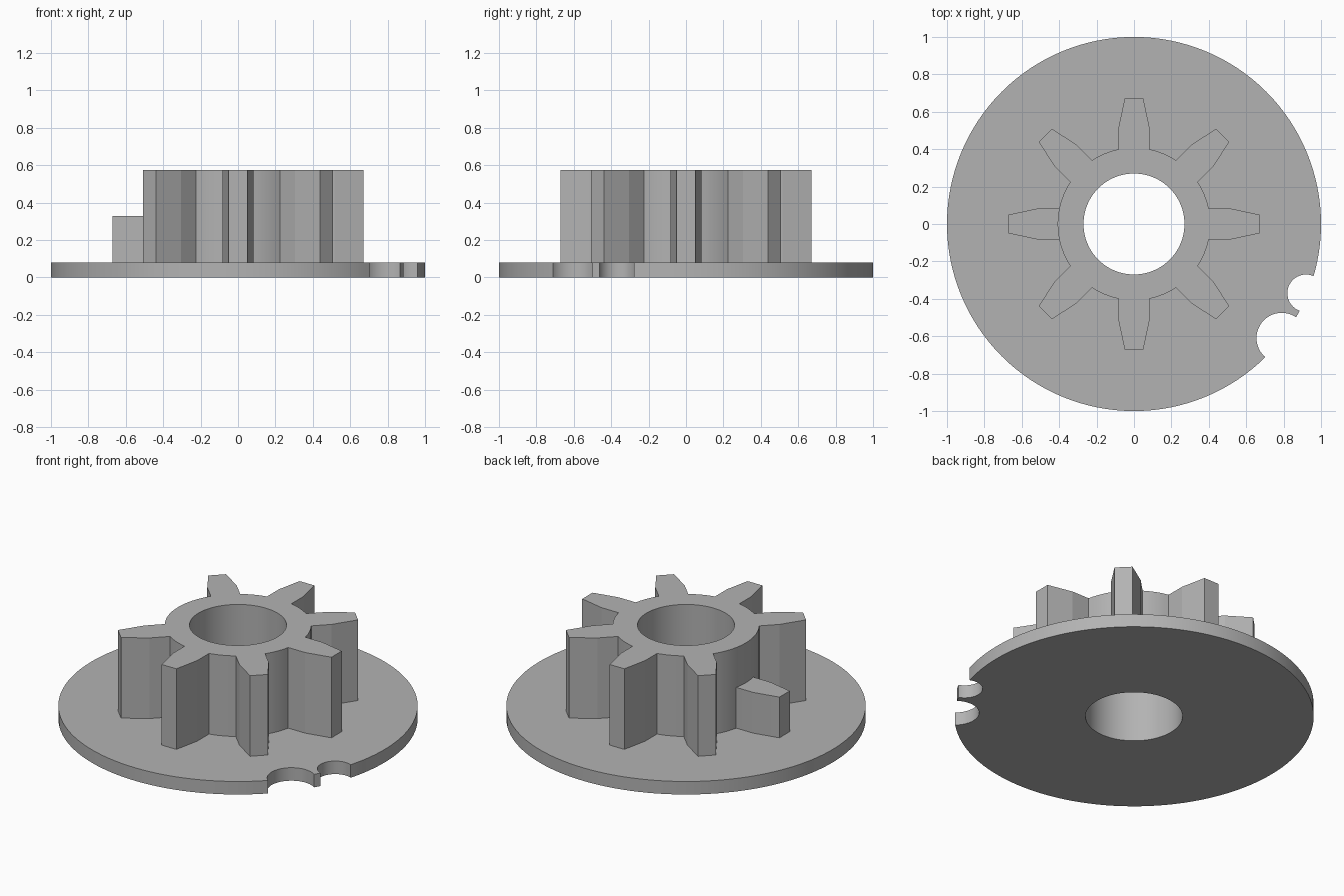
import bpy
import bmesh
from math import sin, cos, pi, asin, radians

if "Cube" in bpy.data.objects:
    bpy.data.objects.remove(bpy.data.objects["Cube"], do_unlink=True)

PLATE_TOP, GEAR_TOP, SHORT_TOP = 0.08, 0.575, 0.33
BORE, ROOT, TEETH, SHORT_INDEX = 0.27, 0.408, 8, 4
HALF_ROOT, HALF_TIP = 0.083, 0.05
SHOULDER, TIP = 0.515, 0.67

grey = bpy.data.materials.new("plain grey")
grey.use_nodes = True
colour = (0.45, 0.45, 0.45, 1)
grey.diffuse_color = colour
grey.node_tree.nodes["Principled BSDF"].inputs["Base Color"].default_value = colour


def prism(name, outline, bottom, top):
    """Extrude a flat outline upward into a solid."""
    bm = bmesh.new()
    face = bm.faces.new([bm.verts.new((x, y, bottom)) for x, y in outline])
    result = bmesh.ops.extrude_face_region(bm, geom=[face])
    verts = [v for v in result["geom"] if isinstance(v, bmesh.types.BMVert)]
    bmesh.ops.translate(bm, verts=verts, vec=(0, 0, top - bottom))
    bmesh.ops.recalc_face_normals(bm, faces=bm.faces)
    mesh = bpy.data.meshes.new(name)
    bm.to_mesh(mesh)
    bm.free()
    mesh.materials.append(grey)
    obj = bpy.data.objects.new(name, mesh)
    bpy.context.collection.objects.link(obj)
    return obj


def circle(radius, steps=96, x=0, y=0):
    return [(x + radius * cos(2 * pi * i / steps), y + radius * sin(2 * pi * i / steps))
            for i in range(steps)]


def turn(points, a):
    return [(x * cos(a) - y * sin(a), x * sin(a) + y * cos(a)) for x, y in points]


def select(obj):
    bpy.ops.object.select_all(action="DESELECT")
    obj.select_set(True)
    bpy.context.view_layer.objects.active = obj


def cut(obj, outline):
    """Cut a vertical hole through the part."""
    cutter = prism("cutter", outline, -0.5, 1)
    cutter.hide_render = True
    mod = obj.modifiers.new("cut", "BOOLEAN")
    mod.operation, mod.solver, mod.object = "DIFFERENCE", "EXACT", cutter
    select(obj)
    bpy.ops.object.modifier_apply(modifier=mod.name)
    bpy.data.objects.remove(cutter, do_unlink=True)


# Tooth profile along +x, starting on the root circle
half_angle = asin(HALF_ROOT / ROOT)
root_x = ROOT * cos(half_angle)
tooth = [(root_x, -HALF_ROOT), (SHOULDER, -HALF_ROOT), (TIP, -HALF_TIP),
         (TIP, HALF_TIP), (SHOULDER, HALF_ROOT), (root_x, HALF_ROOT)]

# Base plate with two round notches in its rim
plate = prism("base_plate", circle(1, 128), 0, PLATE_TOP)
for x, y, r in ((0.79, -0.61, 0.135), (0.92, -0.37, 0.10)):
    cut(plate, circle(r, 48, x, y))

# Toothed hub, leaving one tooth position as plain hub wall
outline = []
pitch = 2 * pi / TEETH
for i in range(TEETH):
    if i == SHORT_INDEX:
        span = [(ROOT * cos(a), ROOT * sin(a))
                for a in (half_angle * k / 4 for k in range(-4, 5))]
    else:
        span = tooth
    gap = [half_angle + (pitch - 2 * half_angle) * k / 6 for k in range(1, 6)]
    arc = [(ROOT * cos(a), ROOT * sin(a)) for a in gap]
    outline += turn(span + arc, i * pitch)
gear = prism("toothed_hub", outline, PLATE_TOP, GEAR_TOP)

# Shaft bore through plate and hub
for part in (plate, gear):
    cut(part, circle(BORE))

# Short tooth, rooted slightly inside the hub wall
stub = [(root_x - 0.02, -HALF_ROOT)] + tooth[1:5] + [(root_x - 0.02, HALF_ROOT)]
short = prism("short_tooth", turn(stub, SHORT_INDEX * pitch), PLATE_TOP, SHORT_TOP)

for part in (plate, gear, short):
    select(part)
    bpy.ops.object.shade_smooth_by_angle(angle=radians(10 if part == gear else 20))
